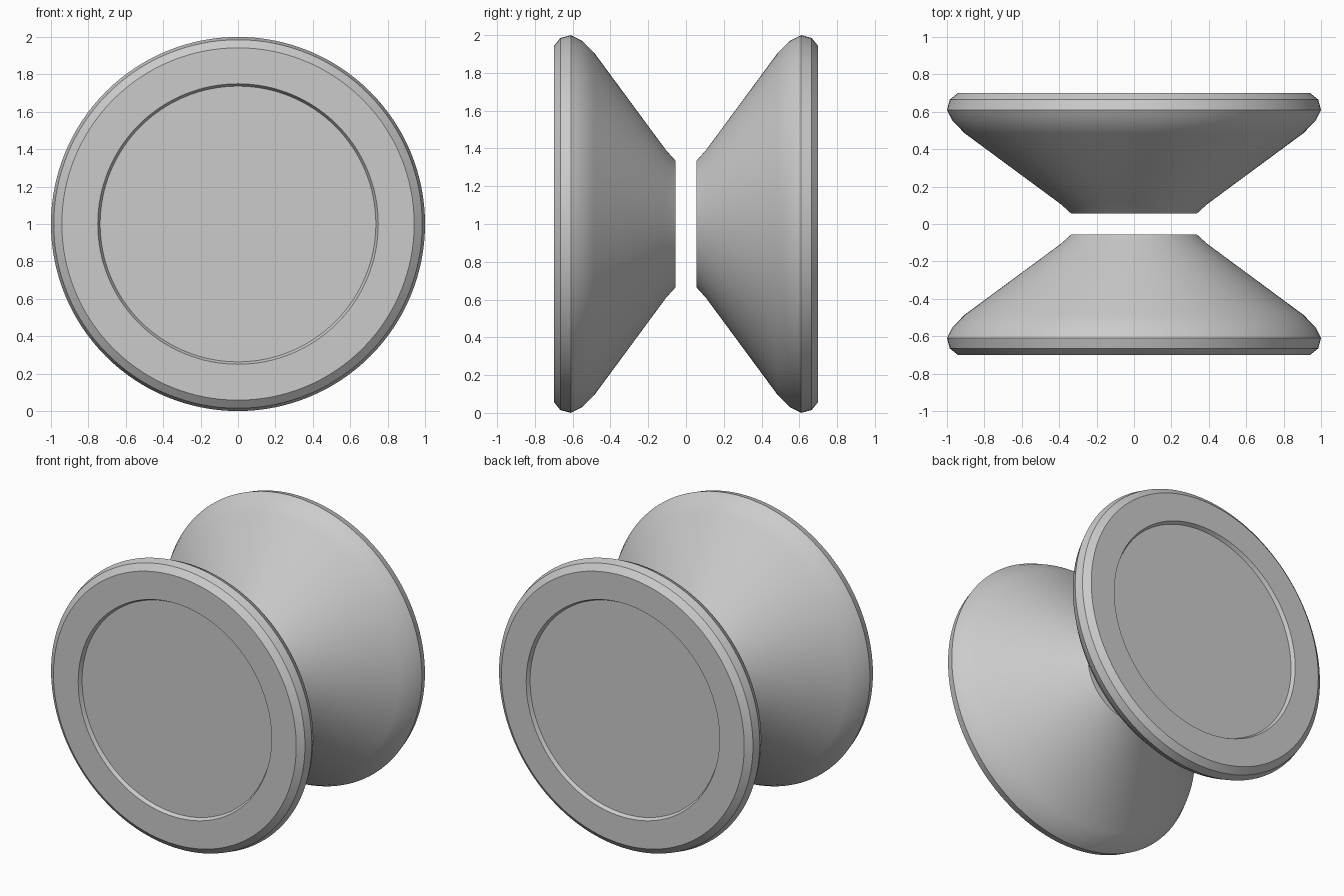
import bpy
import bmesh
import math
from mathutils import Vector

cube = bpy.data.objects.get("Cube")
if cube:
    bpy.data.objects.remove(cube, do_unlink=True)

SEGMENTS = 128

# Plain grey material
grey = bpy.data.materials.new("plain_grey")
grey.use_nodes = True
colour = (0.6, 0.6, 0.6, 1.0)
grey.diffuse_color = colour
grey.node_tree.nodes["Principled BSDF"].inputs["Base Color"].default_value = colour

# Half profile as (radius, distance from the middle): hub, cone, rounded rim, recess
PROFILE = [
    (0.0, 0.055), (0.335, 0.055), (0.39, 0.105), (0.905, 0.485),
    (0.972, 0.553), (1.0, 0.61), (0.985, 0.665), (0.942, 0.70),
    (0.75, 0.70), (0.737, 0.675), (0.0, 0.675),
]


def make_disc(name, side):
    """Lathe the profile around the y axis; side is -1 for front, 1 for back."""
    bm = bmesh.new()
    verts = [bm.verts.new((0, side * y, r)) for r, y in PROFILE]
    edges = [bm.edges.new(pair) for pair in zip(verts, verts[1:])]
    bmesh.ops.spin(bm, geom=verts + edges, cent=(0, 0, 0), axis=(0, 1, 0),
                   angle=math.tau, steps=SEGMENTS)
    bmesh.ops.remove_doubles(bm, verts=bm.verts, dist=0.0005)
    bmesh.ops.recalc_face_normals(bm, faces=bm.faces)
    bmesh.ops.translate(bm, verts=bm.verts, vec=Vector((0, 0, 1)))
    mesh = bpy.data.meshes.new(name)
    bm.to_mesh(mesh)
    bm.free()
    mesh.materials.append(grey)
    disc = bpy.data.objects.new(name, mesh)
    bpy.context.collection.objects.link(disc)
    bpy.ops.object.select_all(action="DESELECT")
    disc.select_set(True)
    bpy.context.view_layer.objects.active = disc
    bpy.ops.object.shade_smooth_by_angle(angle=math.radians(35))


# Two mirrored flared discs with an open gap between their hubs
make_disc("front_disc", -1)
make_disc("back_disc", 1)
